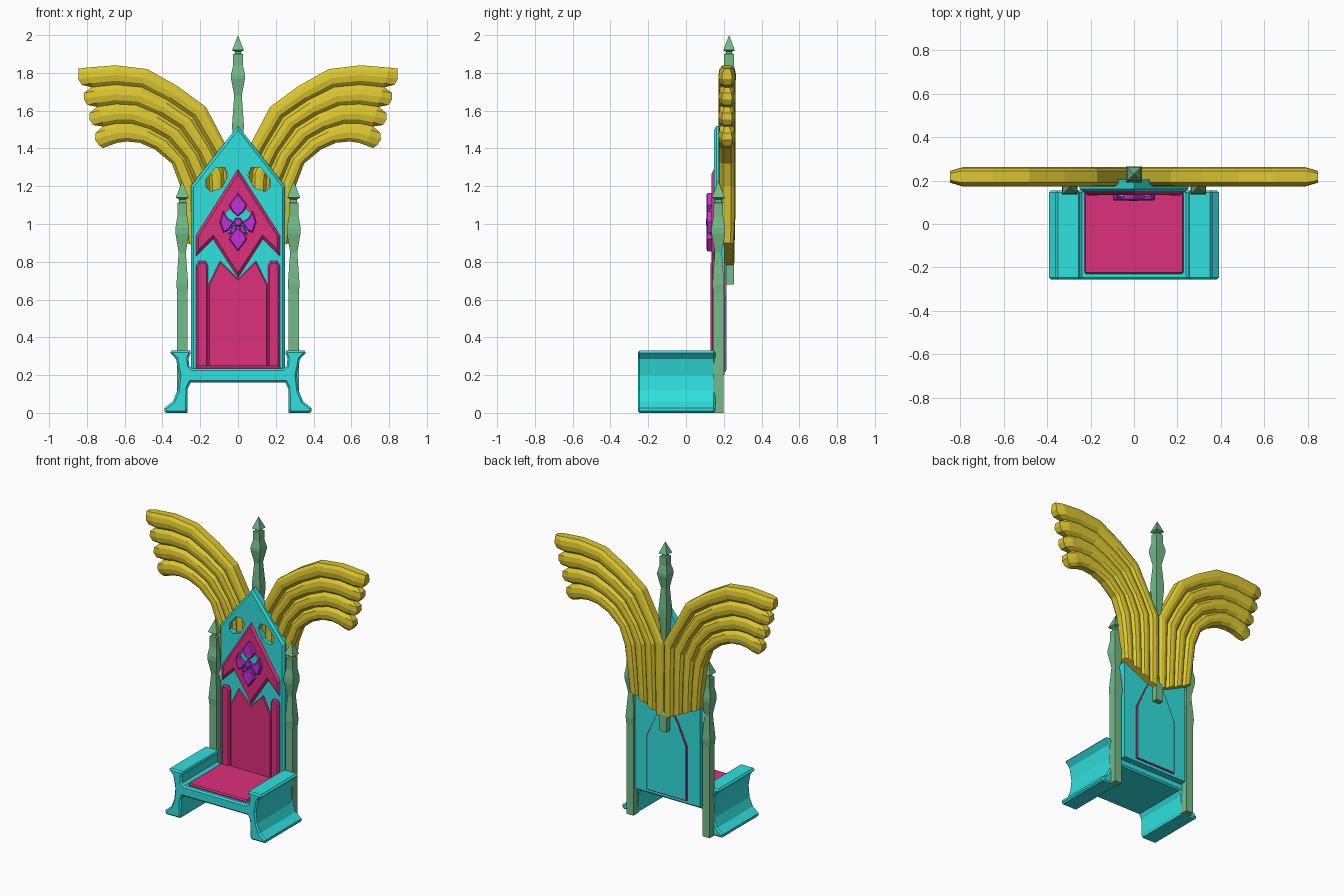
import bpy, bmesh, math
from mathutils import Vector

if "Cube" in bpy.data.objects:
    bpy.data.objects.remove(bpy.data.objects["Cube"])


def material(name, rgb):
    m = bpy.data.materials.new(name)
    m.diffuse_color = (*rgb, 1)
    m.use_nodes = True
    m.node_tree.nodes["Principled BSDF"].inputs["Base Color"].default_value = m.diffuse_color
    return m


GOLD = material("gold", (0.72, 0.58, 0.03))
CYAN = material("cyan", (0.03, 0.75, 0.73))
CRIMSON = material("crimson", (0.72, 0.03, 0.2))
PURPLE = material("purple", (0.55, 0.03, 0.7))
GREEN = material("green", (0.17, 0.5, 0.25))


def finish(name, bm, mat):
    bmesh.ops.recalc_face_normals(bm, faces=bm.faces)
    me = bpy.data.meshes.new(name)
    bm.to_mesh(me)
    bm.free()
    me.materials.append(mat)
    ob = bpy.data.objects.new(name, me)
    bpy.context.collection.objects.link(ob)
    return ob


def sym(half):
    return half + [(-x, z) for x, z in reversed(half) if abs(x) > 1e-6]


def flip(pts, s):
    return [(s * x, z) for x, z in pts]


def prism(name, pts, y0, y1, mat, chamfer=0.0, both=False):
    """Extrude an x-z outline from y0 (front) to y1 with chamfered ends."""
    bm = bmesh.new()
    back_y = y1 - chamfer if both else y1
    back = bm.faces.new([bm.verts.new((x, back_y, z)) for x, z in pts])
    front = bm.faces.new([bm.verts.new((x, y0 + chamfer, z)) for x, z in pts])
    n = len(pts)
    bv, fv = list(back.verts), list(front.verts)
    for i in range(n):
        j = (i + 1) % n
        bm.faces.new((bv[i], bv[j], fv[j], fv[i]))
    bmesh.ops.recalc_face_normals(bm, faces=bm.faces)
    if chamfer:
        for face, d in ((front, -1), (back, 1)) if both else ((front, -1),):
            bmesh.ops.inset_region(bm, faces=[face], thickness=chamfer,
                                   use_even_offset=True, use_boundary=True)
            for v in face.verts:
                v.co.y += d * chamfer
    return finish(name, bm, mat)


def spindle(name, x, y, profile):
    """Square post from (half width, z) stations."""
    bm = bmesh.new()
    rings = [[bm.verts.new((x + sx * w, y + sy * w, z))
              for sx, sy in ((-1, -1), (1, -1), (1, 1), (-1, 1))] for w, z in profile]
    for a, b in zip(rings, rings[1:]):
        for i in range(4):
            j = (i + 1) % 4
            bm.faces.new((a[i], a[j], b[j], b[i]))
    bm.faces.new(rings[0])
    bm.faces.new(rings[-1])
    bmesh.ops.remove_doubles(bm, verts=bm.verts, dist=0.0005)
    return finish(name, bm, GREEN)


def wing(name, side):
    """Four scalloped feathers swept between an upper and a lower edge."""
    upper = [(0, .77), (0, 1.1), (0, 1.3), (.07, 1.43), (.17, 1.62), (.32, 1.73),
             (.48, 1.82), (.65, 1.84), (.80, 1.828)]
    lower = [(.27, .90), (.285, 1.05), (.305, 1.2), (.35, 1.32), (.44, 1.395), (.52, 1.43),
             (.59, 1.437), (.64, 1.43), (.68, 1.415)]
    lobe = [(0, .022, 0), (.2, .04, .045), (.5, .045, .055), (.8, .04, .045)]
    cols = [((f + u) / 4, th, ext) for f in range(4) for u, th, ext in lobe] + [(1, .022, 0.03)]
    cols[0] = (0, .026, .04)
    bm = bmesh.new()
    rows = []
    last = len(upper)
    for s in range(last + 1):
        front, back = [], []
        k = min(s, last - 1)
        for t, th, ext in cols:
            p = Vector(upper[k]).lerp(Vector(lower[k]), t)
            if s == last:
                p += Vector((1, -.12 - .25 * t)) * (ext + .006)
                th *= .6
            if s == 0:
                th *= .85
            front.append(bm.verts.new((side * p.x, .217 - th, p.y)))
            back.append(bm.verts.new((side * p.x, .217 + th, p.y)))
        rows.append((front, back))
    n = len(cols)
    for (f0, b0), (f1, b1) in zip(rows, rows[1:]):
        for i in range(n - 1):
            bm.faces.new((f0[i], f0[i + 1], f1[i + 1], f1[i]))
            bm.faces.new((b0[i], b1[i], b1[i + 1], b0[i + 1]))
        for i in (0, n - 1):
            bm.faces.new((f0[i], f1[i], b1[i], b0[i]))
    for f, b in (rows[0], rows[-1]):
        for i in range(n - 1):
            bm.faces.new((f[i], f[i + 1], b[i + 1], b[i]))
    return finish(name, bm, GOLD)


# Bench: seat rail, arms and flared legs in one profile
bench = sym([(.24, .235), (.258, .25), (.262, .29), (.25, .318), (.255, .33), (.35, .33),
             (.36, .318), (.328, .285), (.312, .2), (.32, .12), (.345, .06), (.39, .025),
             (.39, .01), (.38, 0), (.275, 0), (.268, .02), (.266, .13), (.25, .162)])
prism("bench", bench, -.255, .155, CYAN, .01, True)
prism("seat_cushion", sym([(.222, .25), (.232, .225)]), -.23, .145, CRIMSON, .008)

# Backrest board with two window holes
board = prism("backrest_board", sym([(0, 1.52), (.25, 1.2), (.25, .2)]), .148, .205, CYAN, .014)
window = [(-.17, 1.236), (-.122, 1.295), (-.07, 1.30), (-.053, 1.257), (-.085, 1.194),
          (-.143, 1.172), (-.17, 1.194)]
for s in (-1, 1):
    cutter = prism("window_cutter", flip(window, s), .1, .3, CYAN)
    cutter.hide_render = True
    mod = board.modifiers.new("window", 'BOOLEAN')
    mod.operation = 'DIFFERENCE'
    mod.solver = 'EXACT'
    mod.object = cutter
    bpy.context.view_layer.objects.active = board
    bpy.ops.object.modifier_apply(modifier=mod.name)
    bpy.data.objects.remove(cutter)

# Upholstery on the front of the backrest
prism("backrest_panel", sym([(0, .71), (.095, .805), (.158, .675), (.158, .235)]),
      .138, .16, CRIMSON, .006)
for s in (-1, 1):
    prism("side_pilaster", flip([(.158, .235), (.222, .235), (.222, .78), (.208, .803),
                                 (.172, .803), (.158, .78)], s), .13, .16, CRIMSON, .01)

# Chevron crest
prism("crest", sym([(0, 1.29), (.222, .94), (.222, .83), (.132, .92), (0, .716)]),
      .134, .16, CRIMSON, .014)

# Flower ornament on the crest
prism("flower_backing", sym([(0, 1.11), (.07, 1.06), (.07, .97), (0, .91)]), .126, .14, CYAN)
for s in (-1, 1):
    prism("tall_petal", [(x, 1.01 + s * z) for x, z in
                         sym([(0, .155), (.048, .09), (.03, .055), (0, .03)])],
          .108, .14, PURPLE, .006)
    prism("side_petal", flip([(.02, 1.01), (.055, 1.03), (.078, 1.07), (.097, 1.01),
                              (.078, .955), (.05, .965)], s), .108, .14, PURPLE, .006)
    prism("small_petal", flip([(.0, 1.0), (.03, .99), (.05, .945), (.018, .955)], s),
          .112, .14, PURPLE, .004)
prism("flower_centre", [(.026 * math.cos(a * math.pi / 3), 1.01 + .026 * math.sin(a * math.pi / 3))
                        for a in range(6)], .106, .14, PURPLE, .006)

# Pointed inset panel on the back of the backrest
for name, hw, e, y, mat in (("rear_panel_border", .155, 0, .213, CRIMSON),
                            ("rear_panel", .148, .007, .215, CYAN)):
    prism(name, sym([(0, .88 - e), (.08, .76 - e), (hw, .6 - e / 2), (hw, .22 + e)]),
          .195, y, mat)

# Side posts with pointed finials
for s in (-1, 1):
    spindle("side_post", s * .295, .171,
            [(.027, 0), (.027, .63), (.031, .68), (.019, .85), (.036, .95), (.036, .98),
             (.026, 1.04), (.026, 1.11), (.017, 1.115), (.017, 1.13), (.034, 1.14), (0, 1.23)])

# Central spire behind the backrest
spindle("centre_spire", 0, .228,
        [(.026, .68), (.026, .8), (.016, .82), (.016, 1.3), (.03, 1.48), (.031, 1.53),
         (.02, 1.68), (.037, 1.77), (.037, 1.79), (.026, 1.84), (.026, 1.9), (.016, 1.903),
         (.016, 1.912), (.031, 1.92), (0, 2.0)])

# Wings
for s, label in ((-1, "left"), (1, "right")):
    wing(label + "_wing", s)
